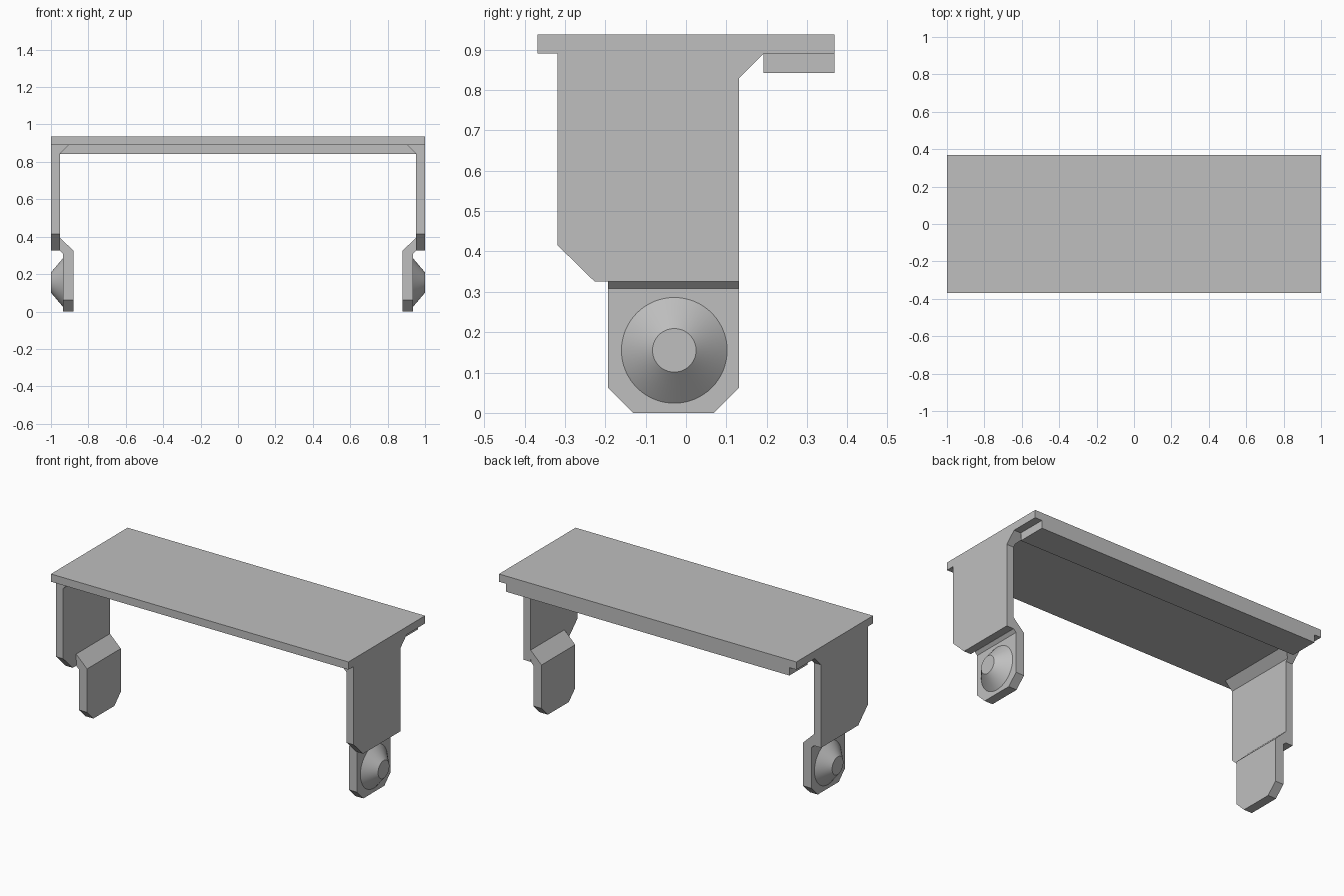
import bpy
import bmesh
import math
from mathutils import Matrix, Vector

cube = bpy.data.objects.get("Cube")
if cube:
    bpy.data.objects.remove(cube, do_unlink=True)

GREY = (0.52, 0.52, 0.52, 1)
grey = bpy.data.materials.new("plain grey")
grey.use_nodes = True
grey.diffuse_color = GREY
grey.node_tree.nodes["Principled BSDF"].inputs["Base Color"].default_value = GREY

WALL = 0.953        # inner face of the side walls
PLATE_BOTTOM = 0.89


def finish(bm, name, mirrored=False):
    bmesh.ops.recalc_face_normals(bm, faces=bm.faces)
    mesh = bpy.data.meshes.new(name)
    bm.to_mesh(mesh)
    bm.free()
    mesh.materials.append(grey)
    obj = bpy.data.objects.new(name, mesh)
    bpy.context.collection.objects.link(obj)
    if mirrored:
        obj.modifiers.new("both sides", 'MIRROR')
    return obj


def prism(profile, axis, start, end):
    """Extrude a closed profile along x (points are y, z) or y (points are x, z)."""
    bm = bmesh.new()
    place = (lambda a, b: (start, a, b)) if axis == 'X' else (lambda a, b: (a, start, b))
    face = bm.faces.new([bm.verts.new(place(a, b)) for a, b in profile])
    moved = bmesh.ops.extrude_face_region(bm, geom=[face])["geom"]
    step = Vector((end - start, 0, 0) if axis == 'X' else (0, end - start, 0))
    verts = [g for g in moved if isinstance(g, bmesh.types.BMVert)]
    bmesh.ops.translate(bm, verts=verts, vec=step)
    return bm


def rectangle(a0, a1, b0, b1):
    return [(a0, b0), (a1, b0), (a1, b1), (a0, b1)]


# Top plate and the lip under its rear edge
finish(prism(rectangle(-0.368, 0.368, PLATE_BOTTOM, 0.937), 'X', -1, 1), "top_plate")
finish(prism(rectangle(0.192, 0.368, 0.842, PLATE_BOTTOM), 'X', -WALL, WALL), "rear_lip")

# Side walls with a cut lower front corner and a flared upper rear corner
wall = [(-0.318, PLATE_BOTTOM), (-0.318, 0.415), (-0.226, 0.325),
        (0.131, 0.325), (0.131, 0.829), (0.192, PLATE_BOTTOM)]
finish(prism(wall, 'X', WALL, 1), "side_walls", True)

# Sloped gussets inside the upper corners, their rear ends following the flare
gusset = prism([(WALL, PLATE_BOTTOM), (WALL, 0.842), (0.905, PLATE_BOTTOM)], 'Y', -0.318, 0.192)
for v in gusset.verts:
    if v.co.y > 0:
        v.co.y -= PLATE_BOTTOM - v.co.z
finish(gusset, "corner_gussets", True)

# Offset tabs stepping inward below the walls, lower corners chamfered
tab = prism([(0.88, 0), (0.935, 0), (0.935, 0.308), (0.952, 0.325),
             (WALL, 0.396), (0.88, 0.325)], 'Y', -0.193, 0.131)
corners = [e for e in tab.edges
           if all(v.co.z < 0.001 for v in e.verts)
           and abs(e.verts[0].co.y - e.verts[1].co.y) < 0.001]
bmesh.ops.bevel(tab, geom=corners, offset=0.0615, segments=1, affect='EDGES')
finish(tab, "lower_tabs", True)

# Conical studs on the outside of the tabs
stud = bmesh.new()
bmesh.ops.create_cone(stud, cap_ends=True, segments=64, radius1=0.131, radius2=0.054, depth=0.065,
                      matrix=Matrix.Translation((0.9675, -0.029, 0.155))
                      @ Matrix.Rotation(math.pi / 2, 4, 'Y'))
studs = finish(stud, "conical_studs", True)
bpy.ops.object.select_all(action='DESELECT')
studs.select_set(True)
bpy.context.view_layer.objects.active = studs
bpy.ops.object.shade_smooth_by_angle(angle=math.radians(30))
